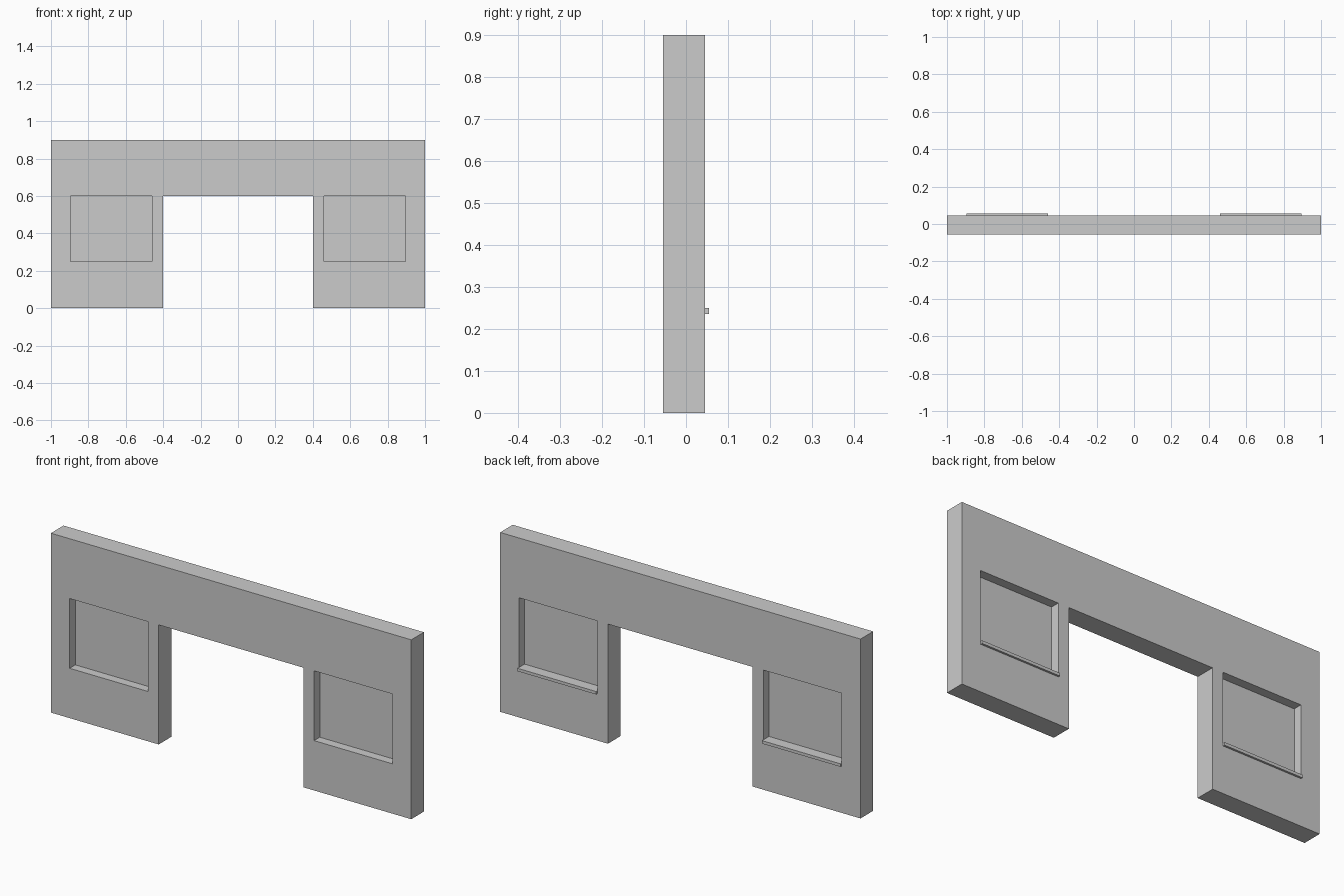
import bpy, bmesh

if "Cube" in bpy.data.objects:
    bpy.data.objects.remove(bpy.data.objects["Cube"])

FRONT, BACK = -0.055, 0.045          # wall faces
WIN_IN, WIN_OUT = 0.461, 0.896       # window edges, mirrored in x
WIN_LOW, WIN_TOP = 0.25, 0.60
DOOR = 0.402


def box(name, lo, hi):
    mesh = bpy.data.meshes.new(name)
    bm = bmesh.new()
    bmesh.ops.create_cube(bm, size=1)
    for v in bm.verts:
        v.co = [a + (c + 0.5) * (b - a) for a, b, c in zip(lo, hi, v.co)]
    bm.to_mesh(mesh)
    bm.free()
    obj = bpy.data.objects.new(name, mesh)
    bpy.context.collection.objects.link(obj)
    return obj


# Wall: doorway outline extruded through the thickness
outline = [(-1, 0), (-DOOR, 0), (-DOOR, 0.6), (DOOR, 0.6),
           (DOOR, 0), (1, 0), (1, 0.9), (-1, 0.9)]
bm = bmesh.new()
face = bm.faces.new([bm.verts.new((x, FRONT, z)) for x, z in outline])
ext = bmesh.ops.extrude_face_region(bm, geom=[face])["geom"]
moved = [g for g in ext if isinstance(g, bmesh.types.BMVert)]
bmesh.ops.translate(bm, verts=moved, vec=(0, BACK - FRONT, 0))
bmesh.ops.recalc_face_normals(bm, faces=bm.faces)
mesh = bpy.data.meshes.new("wall")
bm.to_mesh(mesh)
bm.free()
wall = bpy.data.objects.new("wall", mesh)
bpy.context.collection.objects.link(wall)

# Windows: recess on both faces leaving a thin pane, plus a rear sill
cutters = []
for side, s in (("left", -1), ("right", 1)):
    x0, x1 = sorted((s * WIN_IN, s * WIN_OUT))
    for face_name, y0, y1 in (("front", FRONT - 0.05, -0.01),
                              ("back", 0.0, BACK + 0.05)):
        cut = box(f"{side}_{face_name}_recess_cutter",
                  (x0, y0, WIN_LOW), (x1, y1, WIN_TOP))
        cut.hide_render = True
        mod = wall.modifiers.new(cut.name, "BOOLEAN")
        mod.operation = "DIFFERENCE"
        mod.solver = "EXACT"
        mod.object = cut
        cutters.append(cut)
    box(f"{side}_window_sill", (x0, BACK, 0.235), (x1, 0.055, WIN_LOW))

# Apply the cuts and remove the helpers
bpy.context.view_layer.objects.active = wall
for mod in list(wall.modifiers):
    bpy.ops.object.modifier_apply(modifier=mod.name)
for cut in cutters:
    bpy.data.objects.remove(cut)
